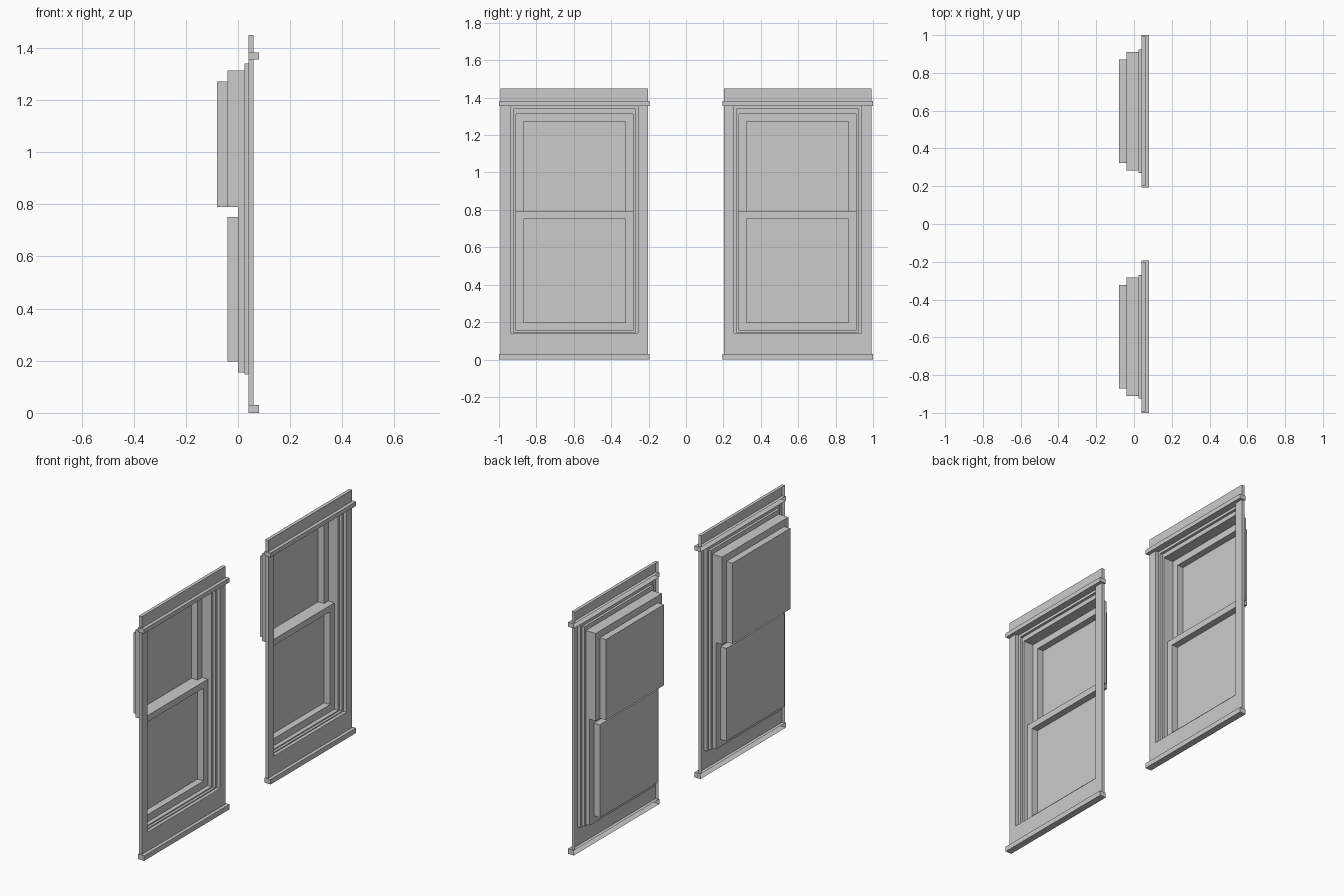
import bpy
import bmesh

cube = bpy.data.objects.get("Cube")
if cube:
    bpy.data.objects.remove(cube, do_unlink=True)

paint = bpy.data.materials.new("plain_grey")
paint.use_nodes = True
GREY = (0.6, 0.6, 0.6, 1)
paint.diffuse_color = GREY
paint.node_tree.nodes["Principled BSDF"].inputs["Base Color"].default_value = GREY

EDGES = ("bottom", "outer", "top", "inner")
CENTRE = 0.597


def stepped(name, centre, loops, cap=False, skip=()):
    """Join rectangles (half width, low, high, depth) into a stepped shell.
    skip lists (band number, edge name) pairs that stay open."""
    bm = bmesh.new()
    rings = []
    for half, low, high, x in loops:
        corners = ((-half, low), (half, low), (half, high), (-half, high))
        rings.append([bm.verts.new((x, centre + y, z)) for y, z in corners])
    for band, (a, b) in enumerate(zip(rings, rings[1:])):
        for i, edge in enumerate(EDGES):
            if (band, edge) not in skip:
                j = (i + 1) % 4
                bm.faces.new((a[i], a[j], b[j], b[i]))
    if cap:
        bm.faces.new(rings[-1])
    loose = [v for v in bm.verts if not v.link_faces]
    bmesh.ops.delete(bm, geom=loose, context='VERTS')
    mesh = bpy.data.meshes.new(name)
    bm.to_mesh(mesh)
    bm.free()
    mesh.materials.append(paint)
    obj = bpy.data.objects.new(name, mesh)
    bpy.context.collection.objects.link(obj)


# Depths from the front of the ledges to the back of the upper pane
LEDGE, FACE, BACK, STOP, LOWER, UPPER, PANE = 0.08, 0.06, 0.04, 0.025, 0, -0.04, -0.08

# Rectangles shared by neighbouring parts
casing = (0.395, 0.03, 1.356)
opening = (0.341, 0.142, 1.356)
stop = (0.326, 0.148, 1.34)
lower_sash = (0.3125, 0.155, 0.79)
upper_sash = (0.3125, 0.79, 1.313)
lower_pane = (0.273, 0.198, 0.752)
upper_pane = (0.273, 0.79, 1.272)
whole_sash = (0.3125, 0.155, 1.313)
sill = (0.403, 0, 0.03)
cornice = (0.403, 1.356, 1.382)
header = (0.395, 1.382, 1.45)

for side, centre in (("right", -CENTRE), ("left", CENTRE)):
    # Flat surround with its ledges
    stepped(side + "_casing", centre,
            [(*casing, BACK), (*casing, FACE), (*opening, FACE), (*opening, BACK)],
            skip={(0, "bottom"), (0, "top"), (1, "top"), (2, "top")})
    stepped(side + "_header", centre, [(*header, BACK), (*header, FACE)],
            cap=True, skip={(0, "bottom")})
    stepped(side + "_sill", centre, [(*sill, BACK), (*sill, LEDGE)], cap=True)
    stepped(side + "_cornice", centre, [(*cornice, BACK), (*cornice, LEDGE)], cap=True)

    # Stepped inner frame
    stepped(side + "_inner_frame", centre,
            [(*opening, BACK), (*stop, BACK), (*stop, STOP), (*whole_sash, STOP)])

    # Lower sash sits forward, upper sash sits behind it
    stepped(side + "_lower_sash", centre,
            [(*lower_sash, STOP), (*lower_sash, LOWER), (*lower_pane, LOWER),
             (*lower_pane, UPPER)], cap=True, skip={(0, "top")})
    stepped(side + "_upper_sash", centre,
            [(*upper_sash, STOP), (*upper_sash, LOWER), (*upper_sash, UPPER),
             (*upper_pane, UPPER), (*upper_pane, PANE)], cap=True,
            skip={(0, "bottom"), (2, "bottom")})
